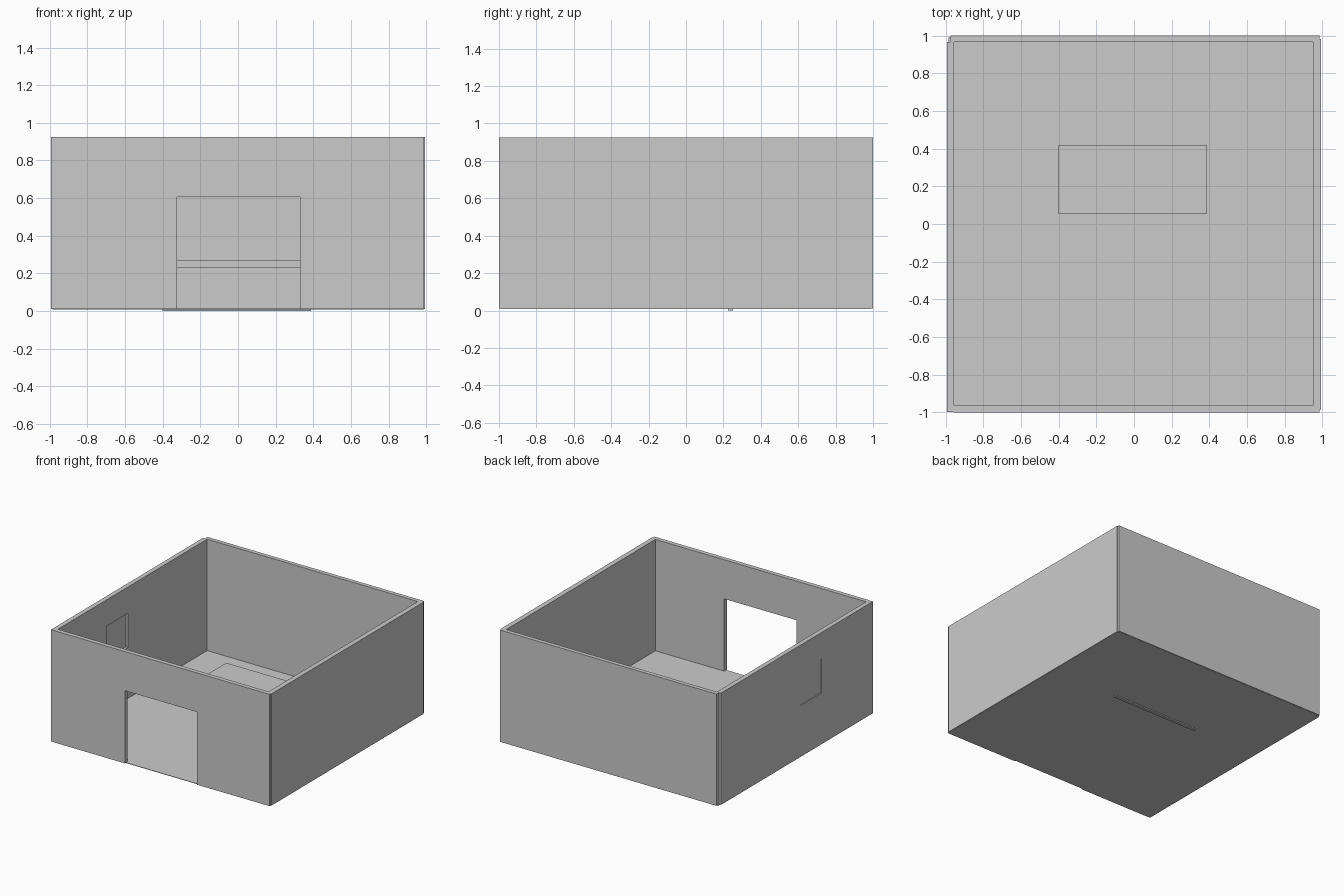
import bpy

if "Cube" in bpy.data.objects:
    bpy.data.objects.remove(bpy.data.objects["Cube"])


def box(name, x, y, z):
    """Axis-aligned box from (min, max) ranges."""
    bpy.ops.mesh.primitive_cube_add(size=1)
    ob = bpy.context.object
    ob.name = name
    for v in ob.data.vertices:
        v.co = [(r[0] + r[1]) / 2 + c * (r[1] - r[0])
                for r, c in zip((x, y, z), v.co)]
    return ob


def cut(target, x, y, z):
    """Cut a rectangular opening through a wall."""
    cutter = box(target.name + "_cutter", x, y, z)
    cutter.hide_render = True
    mod = target.modifiers.new("opening", 'BOOLEAN')
    mod.object = cutter
    mod.operation = 'DIFFERENCE'
    mod.solver = 'EXACT'
    bpy.context.view_layer.objects.active = target
    bpy.ops.object.modifier_apply(modifier=mod.name)
    bpy.data.objects.remove(cutter, do_unlink=True)


WALL_Z = (0.01, 0.925)

# Floor
box("floor", (-0.985, 0.985), (-0.99, 0.99), (0.009, 0.013))

# Walls, slightly offset from each other at the corners
left = box("left_wall", (-0.994, -0.956), (-0.998, 0.968), WALL_Z)
box("right_wall", (0.952, 0.992), (-0.985, 0.982), WALL_Z)
box("back_wall", (-0.976, 0.985), (0.966, 1.0), WALL_Z)
front = box("front_wall", (-0.958, 0.985), (-1.0, -0.964), WALL_Z)

# Doorway in the front wall
cut(front, (-0.325, 0.33), (-1.1, -0.9), (-0.1, 0.605))

# Window opening with a shallow-set pane, nearly flush outside
WINDOW_Y = (-0.33, -0.06)
cut(left, (-1.1, -0.9), WINDOW_Y, (0.43, 0.71))
box("window_pane", (-0.993, -0.97), WINDOW_Y, (0.434, 0.71))

# Table: top on one central upright panel
TABLE_X = (-0.4, 0.388)
box("table_top", TABLE_X, (0.052, 0.42), (0.23, 0.27))
box("table_support", TABLE_X, (0.225, 0.25), (0.0, 0.23))
